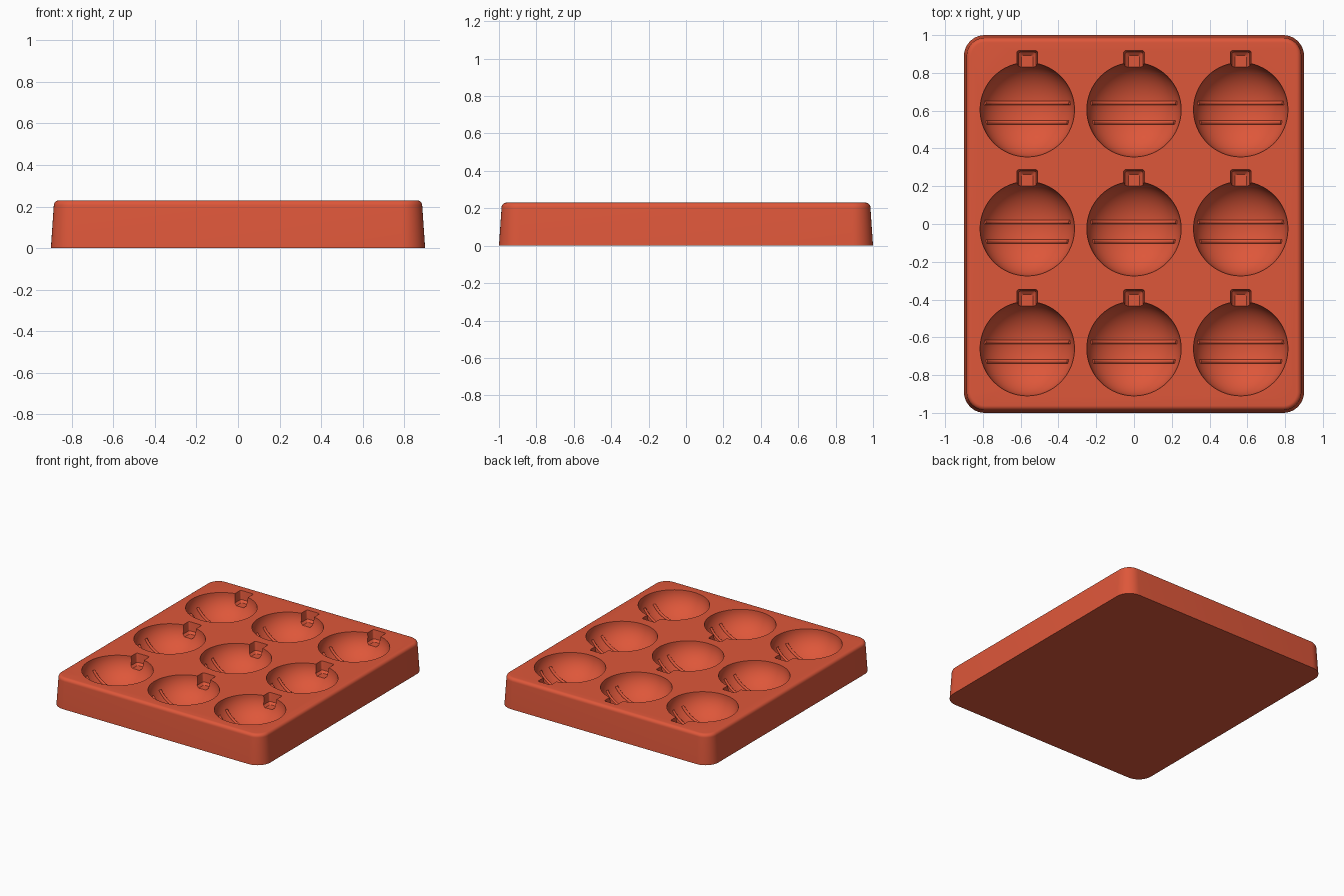
import bpy, bmesh, math

if "Cube" in bpy.data.objects:
    bpy.data.objects.remove(bpy.data.objects["Cube"], do_unlink=True)

TOP = 0.23
R, DEPTH = 0.25, 0.19
XS = (-0.565, 0.0, 0.565)
YS = (0.605, -0.025, -0.66)
BANDS = (0.035, -0.068)

red = bpy.data.materials.new("silicone_red")
red.use_nodes = True
red.diffuse_color = (0.73, 0.095, 0.042, 1)
red.node_tree.nodes["Principled BSDF"].inputs["Base Color"].default_value = red.diffuse_color


def make_object(name, bm):
    bmesh.ops.recalc_face_normals(bm, faces=bm.faces)
    mesh = bpy.data.meshes.new(name)
    bm.to_mesh(mesh)
    bm.free()
    mesh.materials.append(red)
    obj = bpy.data.objects.new(name, mesh)
    bpy.context.collection.objects.link(obj)
    return obj


def skin(bm, rings):
    """Bridge a stack of closed rings and cap both ends."""
    loops = [[bm.verts.new(p) for p in ring] for ring in rings]
    n = len(loops[0])
    for a, b in zip(loops, loops[1:]):
        for i in range(n):
            j = (i + 1) % n
            bm.faces.new((a[i], a[j], b[j], b[i]))
    bm.faces.new(loops[0][::-1])
    bm.faces.new(loops[-1])


def rounded_rect(cx, cy, hx, hy, r, z, steps):
    pts = []
    for k, (sx, sy) in enumerate(((1, 1), (-1, 1), (-1, -1), (1, -1))):
        for i in range(steps + 1):
            a = math.pi / 2 * (k + i / steps)
            pts.append((cx + sx * (hx - r) + r * math.cos(a),
                        cy + sy * (hy - r) + r * math.sin(a), z))
    return pts


def smooth(obj, angle):
    bpy.ops.object.select_all(action='DESELECT')
    obj.select_set(True)
    bpy.context.view_layer.objects.active = obj
    bpy.ops.object.shade_smooth_by_angle(angle=math.radians(angle))


# Tapered tray block with a rounded top edge
bm = bmesh.new()
profile = [(0.0, 0.0)]
for i in range(7):
    a = math.pi / 2 * i / 6
    profile.append((0.014 + 0.025 * (1 - math.cos(a)), TOP - 0.025 * (1 - math.sin(a))))
skin(bm, [rounded_rect(0, 0, 0.9 - d, 1 - d, 0.11 - d, z, 10) for d, z in profile])
tray = make_object("tray", bm)

# Cutters: round bowls and the little cap notches
bowls, notches = bmesh.new(), bmesh.new()
SEG = 64
for x in XS:
    for y in YS:
        rings = []
        for radius, z in [(R * math.sin(t), TOP - DEPTH * math.cos(t))
                          for t in (math.pi / 2 * i / 18 for i in range(1, 19))] + [(R, TOP + 0.1)]:
            rings.append([(x + radius * math.cos(2 * math.pi * k / SEG),
                           y + radius * math.sin(2 * math.pi * k / SEG), z) for k in range(SEG)])
        skin(bowls, rings)
        cy = y + 0.235
        skin(notches, [rounded_rect(x, cy, h, h + 0.023, 0.012, z, 4)
                       for h, z in ((0.03, TOP - 0.08), (0.047, TOP - 0.065),
                                    (0.055, TOP), (0.055, TOP + 0.1))])

cutters = [make_object("bowl_cutter", bowls), make_object("notch_cutter", notches)]
for cutter in cutters:
    cutter.hide_render = True
    mod = tray.modifiers.new(cutter.name, 'BOOLEAN')
    mod.operation, mod.solver, mod.object = 'DIFFERENCE', 'EXACT', cutter
bpy.context.view_layer.update()
result = bpy.data.meshes.new_from_object(tray.evaluated_get(bpy.context.evaluated_depsgraph_get()))
tray.modifiers.clear()
tray.data = result
for cutter in cutters:
    bpy.data.objects.remove(cutter, do_unlink=True)
smooth(tray, 30)

# Raised bands that follow the bowl surface
for b, (offset, reach) in enumerate(zip(BANDS, (0.228, 0.218))):
    s = math.sqrt(1 - (offset / R) ** 2)
    limit = math.asin(reach / (R * s))
    curve = bpy.data.curves.new("band", 'CURVE')
    curve.dimensions = '3D'
    curve.bevel_depth = 0.011
    curve.bevel_resolution = 3
    curve.use_fill_caps = True
    spline = curve.splines.new('POLY')
    spline.points.add(32)
    for i, p in enumerate(spline.points):
        t = limit * (i / 16 - 1)
        p.co = (R * s * math.sin(t), offset, TOP - DEPTH * s * math.cos(t), 1)
    curve.materials.append(red)
    source = bpy.data.objects.new("band_source", curve)
    bpy.context.collection.objects.link(source)
    bpy.context.view_layer.update()
    mesh = bpy.data.meshes.new_from_object(source.evaluated_get(bpy.context.evaluated_depsgraph_get()))
    bpy.data.objects.remove(source, do_unlink=True)
    for x in XS:
        for y in YS:
            band = bpy.data.objects.new(("upper_band", "lower_band")[b], mesh)
            band.location = (x, y, 0)
            bpy.context.collection.objects.link(band)
    smooth(band, 40)
